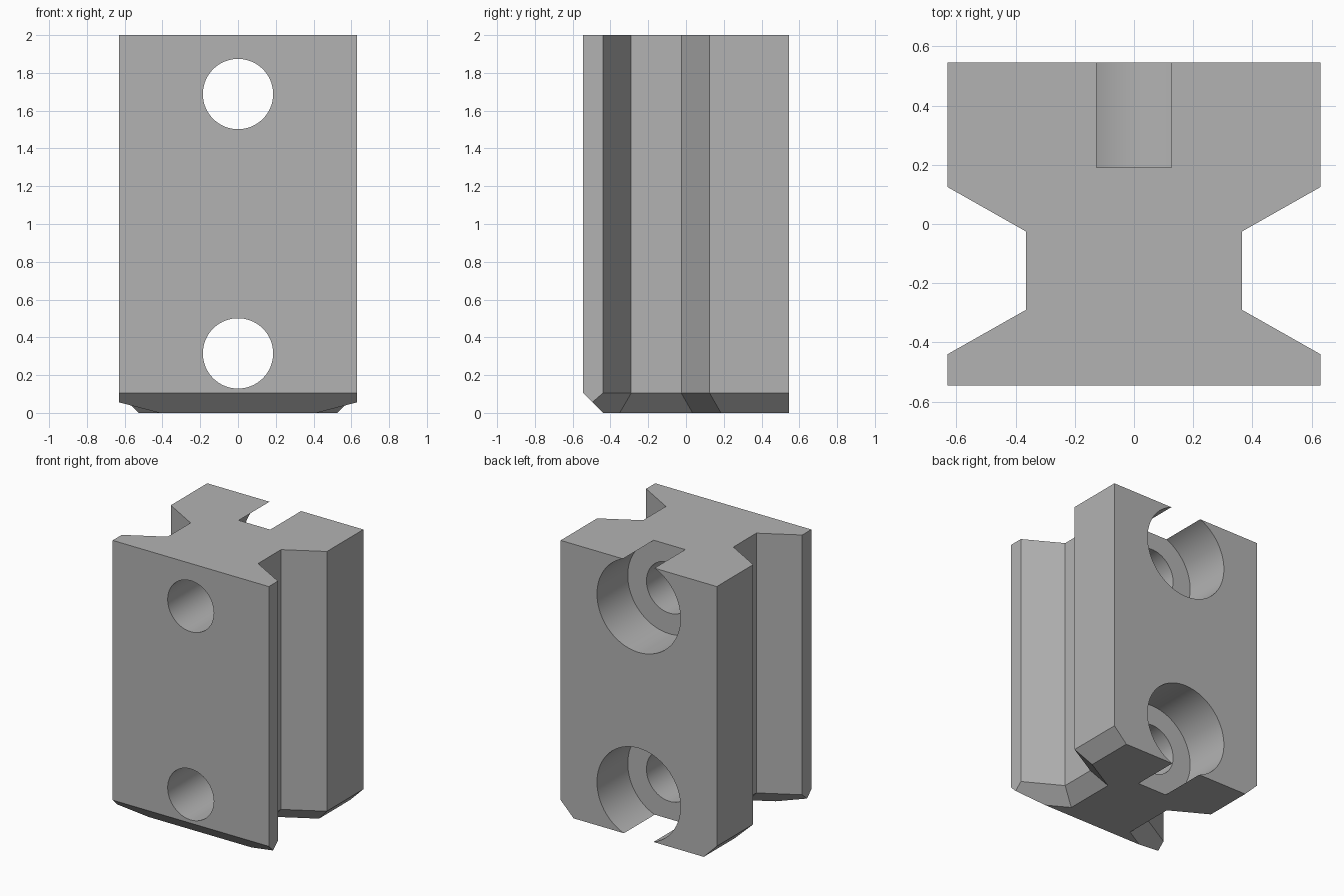
import bpy, bmesh, math

cube = bpy.data.objects.get("Cube")
if cube:
    bpy.data.objects.remove(cube, do_unlink=True)

HEIGHT, CHAMFER = 2.0, 0.105

# Half profile of the grooved block, front to back, and its chamfered foot
profile = [(0.63, -0.545), (0.63, -0.44), (0.365, -0.29),
           (0.365, -0.025), (0.63, 0.125), (0.63, 0.545)]
foot = [(0.416, -0.44), (0.26, -0.351), (0.26, 0.035),
        (0.525, 0.185), (0.525, 0.545)]
lip_tip = (0.63, -0.496, 0.056)

grey = bpy.data.materials.new("plain grey")
grey.use_nodes = True
colour = (0.45, 0.45, 0.45, 1)
grey.diffuse_color = colour
grey.node_tree.nodes["Principled BSDF"].inputs["Base Color"].default_value = colour

# Rings of vertices for each side
bm = bmesh.new()
sides = []
for s in (1, -1):
    top = [bm.verts.new((s * x, y, HEIGHT)) for x, y in profile]
    low = [bm.verts.new((s * x, y, CHAMFER)) for x, y in profile]
    base = [bm.verts.new((s * x, y, 0)) for x, y in foot]
    tip = bm.verts.new((s * lip_tip[0], lip_tip[1], lip_tip[2]))
    sides.append((top, low, base, tip))

    # Front lip end and the chamfer behind it
    bm.faces.new([top[0], top[1], low[1], tip, low[0]])
    bm.faces.new([low[1], low[2], base[1], base[0], tip])
    # Groove and flange walls with their chamfers
    for i in range(1, 5):
        bm.faces.new([top[i], top[i + 1], low[i + 1], low[i]])
    for i in range(2, 5):
        bm.faces.new([low[i], low[i + 1], base[i], base[i - 1]])

# Faces that join both sides: top, bottom, front, front chamfer, back
(tl, ll, bl, pl), (tr, lr, br, pr) = sides
bm.faces.new(tl + tr[::-1])
bm.faces.new(bl + br[::-1])
bm.faces.new([tl[0], tr[0], lr[0], ll[0]])
bm.faces.new([ll[0], lr[0], pr, br[0], bl[0], pl])
bm.faces.new([tl[-1], ll[-1], bl[-1], br[-1], lr[-1], tr[-1]])
bmesh.ops.recalc_face_normals(bm, faces=bm.faces[:])
mesh = bpy.data.meshes.new("grooved_block")
bm.to_mesh(mesh)
bm.free()
block = bpy.data.objects.new("grooved_block", mesh)
bpy.context.collection.objects.link(block)
mesh.materials.append(grey)


def drill(radius, y0, y1, z):
    """Cut a round hole along y."""
    bpy.ops.mesh.primitive_cylinder_add(
        vertices=96, radius=radius, depth=y1 - y0,
        location=(0, (y0 + y1) / 2, z), rotation=(math.pi / 2, 0, 0))
    cutter = bpy.context.object
    cutter.name = "hole_cutter"
    cutter.hide_render = True
    cutter.data.materials.append(grey)
    bpy.context.view_layer.objects.active = block
    mod = block.modifiers.new("hole", "BOOLEAN")
    mod.operation, mod.solver, mod.object = "DIFFERENCE", "EXACT", cutter
    bpy.ops.object.modifier_apply(modifier=mod.name)
    bpy.data.objects.remove(cutter, do_unlink=True)


# Counterbored bolt holes
for z in (0.315, 1.688):
    drill(0.337, 0.19, 0.8, z)
    drill(0.186, -0.8, 0.4, z)

bpy.ops.object.select_all(action="DESELECT")
block.select_set(True)
bpy.context.view_layer.objects.active = block
bpy.ops.object.shade_smooth_by_angle(angle=math.radians(20))
